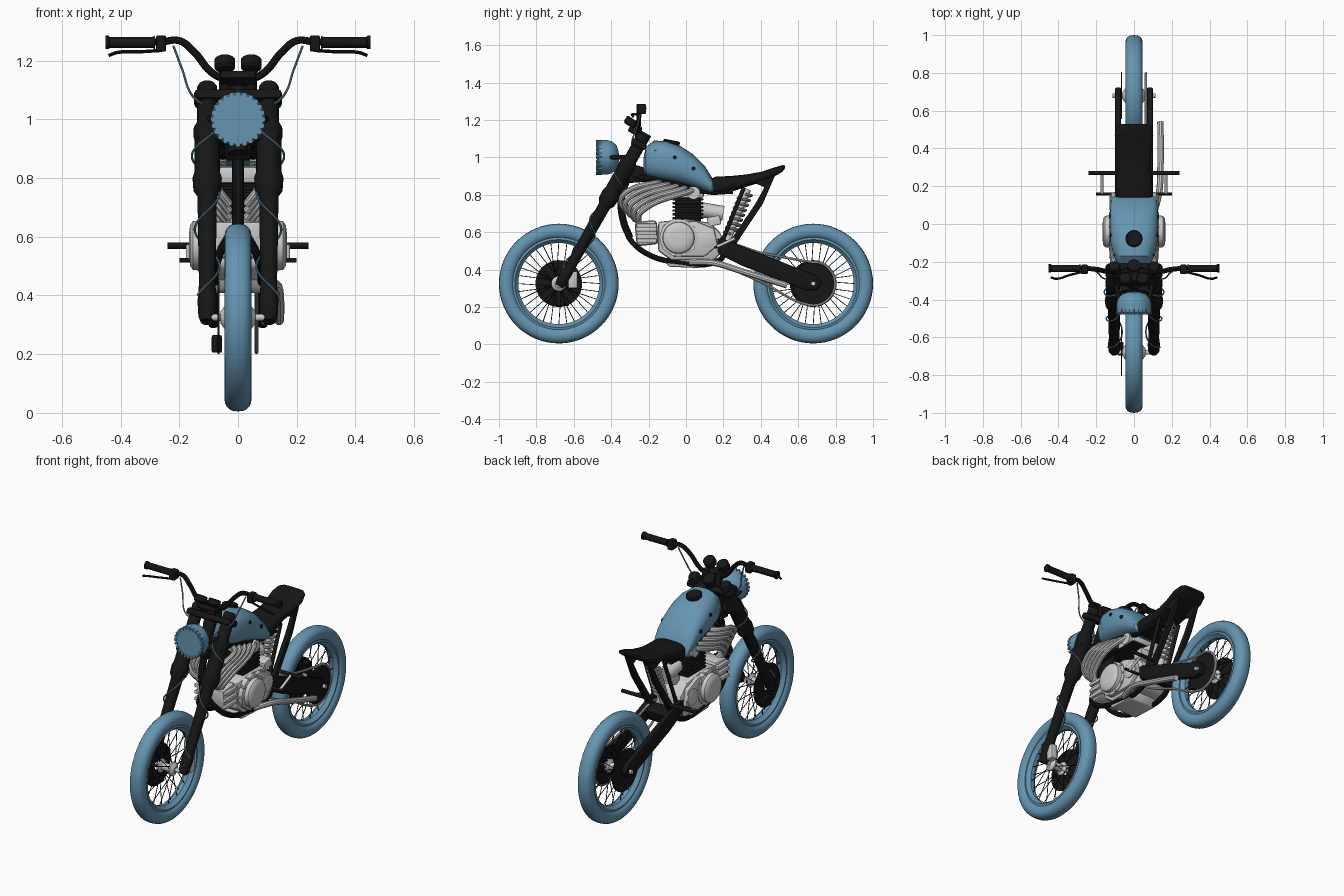
import bpy, bmesh, math
from math import sin, cos, pi
from mathutils import Vector, Matrix


def material(name, rgb):
    m = bpy.data.materials.new(name)
    m.diffuse_color = (*rgb, 1)
    return m


BLUE = material("blue", (0.13, 0.30, 0.44))
BLACK = material("black", (0.008, 0.008, 0.008))
GREY = None


def finish(name, bm, mat, bevel=0):
    bmesh.ops.recalc_face_normals(bm, faces=bm.faces[:])
    me = bpy.data.meshes.new(name)
    bm.to_mesh(me)
    bm.free()
    ob = bpy.data.objects.new(name, me)
    bpy.context.collection.objects.link(ob)
    if mat:
        me.materials.append(mat)
    if bevel:
        b = ob.modifiers.new("bevel", "BEVEL")
        b.width, b.segments = bevel, 2
    return ob


def skin(bm, rings, closed=False):
    for a, b in zip(rings, rings[1:] + ([rings[0]] if closed else [])):
        for i in range(len(a)):
            j = (i + 1) % len(a)
            bm.faces.new((a[i], a[j], b[j], b[i]))
    if not closed:
        bm.faces.new(rings[0])
        bm.faces.new(rings[-1])


def add_lathe(bm, prof, origin, axis, n=24, closed=False):
    q = Vector(axis).to_track_quat('Z', 'Y')
    skin(bm, [[bm.verts.new(Vector(origin) + q @ Vector((r * cos(2 * pi * i / n), r * sin(2 * pi * i / n), t)))
               for i in range(n)] for r, t in prof], closed)


def lathe(name, prof, origin, axis, mat=GREY, n=32, closed=False):
    bm = bmesh.new()
    add_lathe(bm, prof, origin, axis, n, closed)
    return finish(name, bm, mat)


def add_rod(bm, a, b, r, n=16):
    d = Vector(b) - Vector(a)
    add_lathe(bm, [(r, 0), (r, d.length)], a, d, n)


def rod(name, a, b, r, mat=GREY, n=20):
    bm = bmesh.new()
    add_rod(bm, a, b, r, n)
    return finish(name, bm, mat)


def prism(name, yz, x0, x1, mat=GREY, bevel=0.008):
    bm = bmesh.new()
    skin(bm, [[bm.verts.new((x, y, z)) for y, z in yz] for x in (x0, x1)])
    return finish(name, bm, mat, bevel)


def box(name, c, size, mat=GREY, rx=0, bevel=0.006):
    bm = bmesh.new()
    bmesh.ops.create_cube(bm, size=1, matrix=Matrix.Translation(c) @ Matrix.Rotation(rx, 4, 'X')
                          @ Matrix.Diagonal((*size, 1)))
    return finish(name, bm, mat, bevel)


def tube(name, pts, r, mat=GREY, closed=False):
    cu = bpy.data.curves.new(name, 'CURVE')
    cu.dimensions, cu.bevel_depth, cu.bevel_resolution = '3D', r, 3
    cu.resolution_u, cu.use_fill_caps = 6, True
    sp = cu.splines.new('BEZIER')
    sp.bezier_points.add(len(pts) - 1)
    sp.use_cyclic_u = closed
    for p, co in zip(sp.bezier_points, pts):
        p.co = co
        p.handle_left_type = p.handle_right_type = 'AUTO'
    ob = bpy.data.objects.new(name, cu)
    bpy.context.collection.objects.link(ob)
    if mat:
        cu.materials.append(mat)
    return ob


def loft(name, secs, power, mat, n=40):
    # sections: y, bottom z, top z, half width
    bm = bmesh.new()
    f = lambda v: math.copysign(abs(v) ** (2 / power), v)
    skin(bm, [[bm.verts.new((w * f(cos(2 * pi * i / n)), y, (a + b) / 2 + (b - a) / 2 * f(sin(2 * pi * i / n))))
               for i in range(n)] for y, a, b, w in secs])
    return finish(name, bm, mat)


# Wheels: tyre, rim, hub, spokes, discs
for tag, wy in (("front", -0.68), ("rear", 0.68)):
    c = Vector((0, wy, 0.325))
    lathe(tag + "_tyre", [(0.279 + 0.041 * cos(a), 0.046 * math.copysign(abs(sin(a)) ** 0.8, sin(a)))
                          for a in [2 * pi * i / 20 for i in range(20)]], c, (1, 0, 0), BLUE, 64, True)
    lathe(tag + "_rim", [(0.25, -0.03), (0.235, -0.034), (0.228, -0.025), (0.217, -0.012), (0.217, 0.012),
                         (0.228, 0.025), (0.235, 0.034), (0.25, 0.03)], c, (1, 0, 0), BLUE, 64, True)
    lathe(tag + "_hub", [(0.02, -0.06), (0.04, -0.045), (0.04, -0.035), (0.022, -0.025), (0.022, 0.025),
                         (0.04, 0.035), (0.04, 0.045), (0.02, 0.06)], c, (1, 0, 0))
    rod(tag + "_axle", c - Vector((0.115, 0, 0)), c + Vector((0.115, 0, 0)), 0.012)
    bm = bmesh.new()
    for i in range(32):
        a, s = 2 * pi * i / 32, (-1) ** i
        b = a + (0.35 if i % 4 < 2 else -0.35)
        add_rod(bm, c + Vector((s * 0.038, 0.037 * cos(b), 0.037 * sin(b))),
                c + Vector((s * 0.006, 0.222 * cos(a), 0.222 * sin(a))), 0.0022, 6)
    finish(tag + "_spokes", bm, BLACK)
    lathe(tag + "_brake_disc", [(0.125, -0.003), (0.125, 0.003), (0.03, 0.003), (0.03, -0.003)],
          c + Vector((-0.066, 0, 0)), (1, 0, 0), BLACK, 48, True)
lathe("rear_sprocket", [(0.112, -0.004), (0.112, 0.004), (0.03, 0.006), (0.03, -0.006)],
      (0.063, 0.68, 0.325), (1, 0, 0), BLACK, 48, True)
box("front_caliper", (-0.072, -0.66, 0.235), (0.035, 0.07, 0.06), BLACK)
box("front_axle_bracket", (0.1, -0.605, 0.345), (0.04, 0.05, 0.09))

# Chain loop around both sprockets
arc = [(0.063, 0.68 + 0.117 * cos(a), 0.325 + 0.117 * sin(a)) for a in [1.7 - 0.5 * i for i in range(8)]]
tube("chain", arc + [(0.063, 0.42, 0.325), (0.063, 0.17, 0.45), (0.063, 0.13, 0.49), (0.063, 0.17, 0.53),
                     (0.063, 0.42, 0.485)], 0.007, GREY, True)

# Front fork, clamps and head
FD = Vector((0, 0.5625, 1))
K, TILT = FD.length, -math.atan(0.5625)
fork_pt = lambda z, x=0: Vector((x, -0.65 + 0.5625 * (z - 0.36), z))
for s in (1, -1):
    lathe("fork_leg", [(r, (z - 0.31) * K) for r, z in
                       ((0.022, 0.31), (0.03, 0.33), (0.033, 0.38), (0.028, 0.44), (0.031, 0.6), (0.033, 0.74),
                        (0.047, 0.76), (0.05, 0.8), (0.043, 0.82), (0.043, 0.93), (0.046, 0.94), (0.046, 0.97),
                        (0.034, 0.99), (0.034, 1.11), (0.026, 1.12))], fork_pt(0.31, s * 0.105), FD, BLACK)
    # Blue cable: bar to clamp, then winding down the fork leg
    pts = [(s * 0.22, -0.24, 1.25), (s * 0.19, -0.26, 1.17), (s * 0.155, -0.29, 1.08)]
    for i in range(25):
        z, a = 1.0 - 0.025 * i, 2 * pi * i / 10
        r = 0.052 if z > 0.76 else 0.042
        pts.append(fork_pt(z, s * 0.105) + Vector((-s * r * cos(a), -r * sin(a), 0)))
    tube("brake_cable", pts, 0.004, BLUE)
    rod("headlight_bracket", (s * 0.1, -0.3, 1.0), (s * 0.075, -0.42, 1.0), 0.012, BLACK)
box("upper_clamp", fork_pt(1.07), (0.3, 0.085, 0.04), BLACK, TILT, 0.015)
box("lower_clamp", fork_pt(0.93), (0.28, 0.08, 0.04), BLACK, TILT, 0.015)
rod("steering_head", fork_pt(0.88), fork_pt(1.13), 0.035, BLACK)

# Headlight with scalloped rim
lathe("headlight", [(0.084, -0.475), (0.092, -0.465), (0.092, -0.42), (0.085, -0.395), (0.065, -0.372),
                    (0.03, -0.36), (0.002, -0.358)], (0, 0, 1.0), (0, 1, 0), BLUE, 40)
bm = bmesh.new()
for i in range(24):
    a = 2 * pi * i / 24
    add_rod(bm, (0.085 * cos(a), -0.48, 1 + 0.085 * sin(a)), (0.085 * cos(a), -0.45, 1 + 0.085 * sin(a)), 0.009, 10)
finish("headlight_rim", bm, BLUE)

# Handlebar, grips, levers, gauges
half = [(0.05, -0.255, 1.14), (0.09, -0.255, 1.16), (0.15, -0.25, 1.23), (0.2, -0.24, 1.268), (0.26, -0.235, 1.264),
        (0.44, -0.235, 1.262)]
tube("handlebar", [(-x, y, z) for x, y, z in reversed(half)] + half, 0.013, BLACK)
for s in (1, -1):
    lathe("grip", [(0.023, 0), (0.019, 0.01), (0.019, 0.155), (0.023, 0.16), (0.023, 0.17)],
          (s * 0.282, -0.235, 1.262), (s, 0, 0), BLACK)
    box("switch_box", (s * 0.262, -0.24, 1.258), (0.035, 0.05, 0.055), BLACK)
    tube("lever", [(s * 0.26, -0.25, 1.235), (s * 0.34, -0.27, 1.23), (s * 0.41, -0.29, 1.228),
                   (s * 0.44, -0.283, 1.218)], 0.006, BLACK)
    lathe("gauge", [(0.025, -0.022), (0.035, -0.012), (0.035, 0.018), (0.03, 0.022)],
          (s * 0.045, -0.295, 1.187), (0, 0.55, 0.85), BLACK)
    rod("bar_riser", (s * 0.045, -0.25, 1.07), (s * 0.045, -0.255, 1.16), 0.02, BLACK)
box("gauge_mount", (0, -0.28, 1.14), (0.12, 0.06, 0.03), BLACK, TILT)

# Tank with cap and bolts
loft("fuel_tank", [(-0.226, 0.92, 1.0, 0.06), (-0.215, 0.9, 1.055, 0.085), (-0.17, 0.885, 1.09, 0.108),
                   (-0.1, 0.87, 1.085, 0.124), (-0.03, 0.855, 1.06, 0.127), (0.04, 0.835, 1.015, 0.127),
                   (0.1, 0.812, 0.955, 0.125), (0.14, 0.8, 0.89, 0.118), (0.15, 0.815, 0.86, 0.1)], 2.6, BLUE)
lathe("tank_cap", [(0.045, 0), (0.045, 0.018), (0.038, 0.024)], (0, -0.08, 1.068), (0, 0.2, 1), BLACK)
for s in (1, -1):
    for y, z, x in ((-0.16, 1.03, 0.093), (-0.06, 1.0, 0.116), (0.04, 0.94, 0.122)):
        rod("tank_bolt", (s * x, y, z), (s * (x + 0.01), y, z), 0.011, BLACK, 12)

# Seat
loft("seat", [(0.13, 0.8, 0.885, 0.095), (0.16, 0.798, 0.897, 0.1), (0.24, 0.815, 0.9, 0.095),
              (0.32, 0.842, 0.908, 0.086), (0.4, 0.866, 0.922, 0.095), (0.47, 0.896, 0.945, 0.102),
              (0.515, 0.922, 0.958, 0.09), (0.53, 0.942, 0.957, 0.07)], 3, BLACK)

# Frame, subframe, swingarm, pegs
prism("frame_gusset", [(-0.36, 0.9), (-0.34, 0.86), (-0.2, 0.87), (-0.18, 0.93), (-0.27, 0.96)], -0.045, 0.045, BLACK)
tube("down_tube", [(0, -0.31, 0.9), (0, -0.345, 0.78), (0, -0.335, 0.66), (0, -0.3, 0.57)], 0.02, BLACK)
for s in (1, -1):
    tube("cradle_tube", [(s * 0.02, -0.325, 0.62), (s * 0.06, -0.29, 0.55), (s * 0.08, -0.19, 0.475),
                         (s * 0.08, -0.05, 0.44), (s * 0.08, 0.17, 0.445), (s * 0.08, 0.22, 0.5)], 0.015, BLACK)
    tube("top_rail", [(s * 0.03, -0.28, 0.9), (s * 0.06, -0.1, 0.87), (s * 0.07, 0.1, 0.82), (s * 0.07, 0.25, 0.82)],
         0.017, BLACK)
    prism("subframe", [(0.49, 0.935), (0.36, 0.865), (0.42, 0.84), (0.37, 0.75), (0.2, 0.5), (0.24, 0.49),
                       (0.29, 0.57), (0.41, 0.75), (0.46, 0.865)], s * 0.055, s * 0.085, BLACK, 0.006)
    rod("frame_strut", (s * 0.07, 0.31, 0.84), (s * 0.07, 0.19, 0.54), 0.011, BLACK)
    prism("swingarm", [(0.16, 0.58), (0.3, 0.525), (0.69, 0.37), (0.725, 0.33), (0.7, 0.29), (0.64, 0.29),
                       (0.3, 0.42), (0.16, 0.49)], s * 0.068, s * 0.1, BLACK)
    rod("foot_peg", (s * 0.07, 0.27, 0.57), (s * 0.24, 0.27, 0.57), 0.011, BLACK)
    rod("pedal_peg", (s * 0.09, 0.16, 0.52), (s * 0.2, 0.16, 0.52), 0.008, BLACK)
    rod("pedal_arm", (s * 0.17, 0.16, 0.52), (s * 0.17, 0.27, 0.57), 0.008)
box("swingarm_bridge", (0, 0.25, 0.49), (0.16, 0.08, 0.07), BLACK, -0.38)

# Shock absorber with coil spring
A, B = Vector((0, 0.33, 0.83)), Vector((0, 0.22, 0.55))
rod("shock", A, B, 0.018)
tube("shock_spring", [A.lerp(B, 0.1 + 0.75 * i / 48) + Vector((0.034 * cos(i * pi / 3), 0.034 * sin(i * pi / 3), 0))
                      for i in range(49)], 0.007)

# Engine
prism("crankcase", [(-0.15, 0.655), (-0.15, 0.5), (-0.08, 0.45), (0.15, 0.45), (0.2, 0.5), (0.19, 0.59), (0.13, 0.65),
                    (0.0, 0.67)], -0.1, 0.1, GREY, 0.015)
box("engine_front", (0, -0.21, 0.595), (0.19, 0.12, 0.13), GREY, 0.1, 0.02)
prism("sump", [(-0.12, 0.455), (-0.09, 0.415), (0.07, 0.408), (0.1, 0.455)], -0.09, 0.09)
for s in (1, -1):
    lathe("clutch_cover", [(0.1, 0), (0.1, 0.03), (0.085, 0.035), (0.083, 0.058), (0.07, 0.068), (0.04, 0.072)],
          (s * 0.095, -0.04, 0.57), (s, 0, 0), GREY, 40)
    lathe("sprocket_cover", [(0.05, 0), (0.05, 0.03), (0.03, 0.036)], (s * 0.095, 0.11, 0.565), (s, 0, 0))
    prism("side_case", [(-0.12, 0.64), (-0.13, 0.53), (-0.07, 0.47), (0.1, 0.47), (0.17, 0.53), (0.15, 0.62),
                        (0.05, 0.66)], s * 0.09, s * 0.12)
    for z in (0.555, 0.595, 0.635):
        box("front_rib", (s * 0.095, -0.21, z), (0.03, 0.11, 0.022))
    bm = bmesh.new()
    for i in range(10):
        a = 2 * pi * i / 10
        add_rod(bm, (s * 0.1, -0.04 + 0.096 * cos(a), 0.57 + 0.096 * sin(a)),
                (s * 0.133, -0.04 + 0.096 * cos(a), 0.57 + 0.096 * sin(a)), 0.008, 8)
    finish("cover_bolts", bm, GREY)
    # Exhaust headers bending in towards the down tube
    for i in range(5):
        ey, ez = -0.35 + 0.024 * i, 0.80 - 0.023 * i
        tube("exhaust_header", [(s * 0.05, -0.13 + 0.05 * i, 0.865 - 0.008 * i),
                                (s * 0.098, -0.17 + 0.045 * i, 0.862 - 0.012 * i), (s * 0.1, ey + 0.04, ez + 0.02),
                                (s * 0.075, ey, ez - 0.03), (s * 0.03, ey + 0.03, ez - 0.09)], 0.015)
for i in range(6):
    box("cylinder_fin", (0, 0.01, 0.675 + 0.02 * i), (0.17, 0.165, 0.012), BLACK, 0, 0.003)
box("cylinder", (0, 0.01, 0.72), (0.14, 0.14, 0.13), BLACK)
box("cylinder_head", (0, 0.02, 0.81), (0.15, 0.15, 0.06), GREY, 0, 0.015)
rod("cam_cover", (-0.095, 0.04, 0.81), (0.095, 0.04, 0.81), 0.035)
rod("carburettor", (0, 0.08, 0.72), (0, 0.2, 0.7), 0.04)
box("starter_motor", (0.03, 0.15, 0.66), (0.14, 0.07, 0.05), GREY, 0.2)

# Tail pipe
tube("tail_pipe", [(0.09, 0.02, 0.44), (0.13, 0.15, 0.435), (0.14, 0.3, 0.39), (0.14, 0.54, 0.315)], 0.017)

# Turn curves into meshes and smooth everything by angle
bpy.ops.object.select_all(action='DESELECT')
for o in bpy.data.objects:
    o.select_set(True)
bpy.context.view_layer.objects.active = next(o for o in bpy.data.objects if o.type == 'CURVE')
bpy.ops.object.convert(target='MESH')
bpy.ops.object.shade_smooth_by_angle(angle=math.radians(35))
